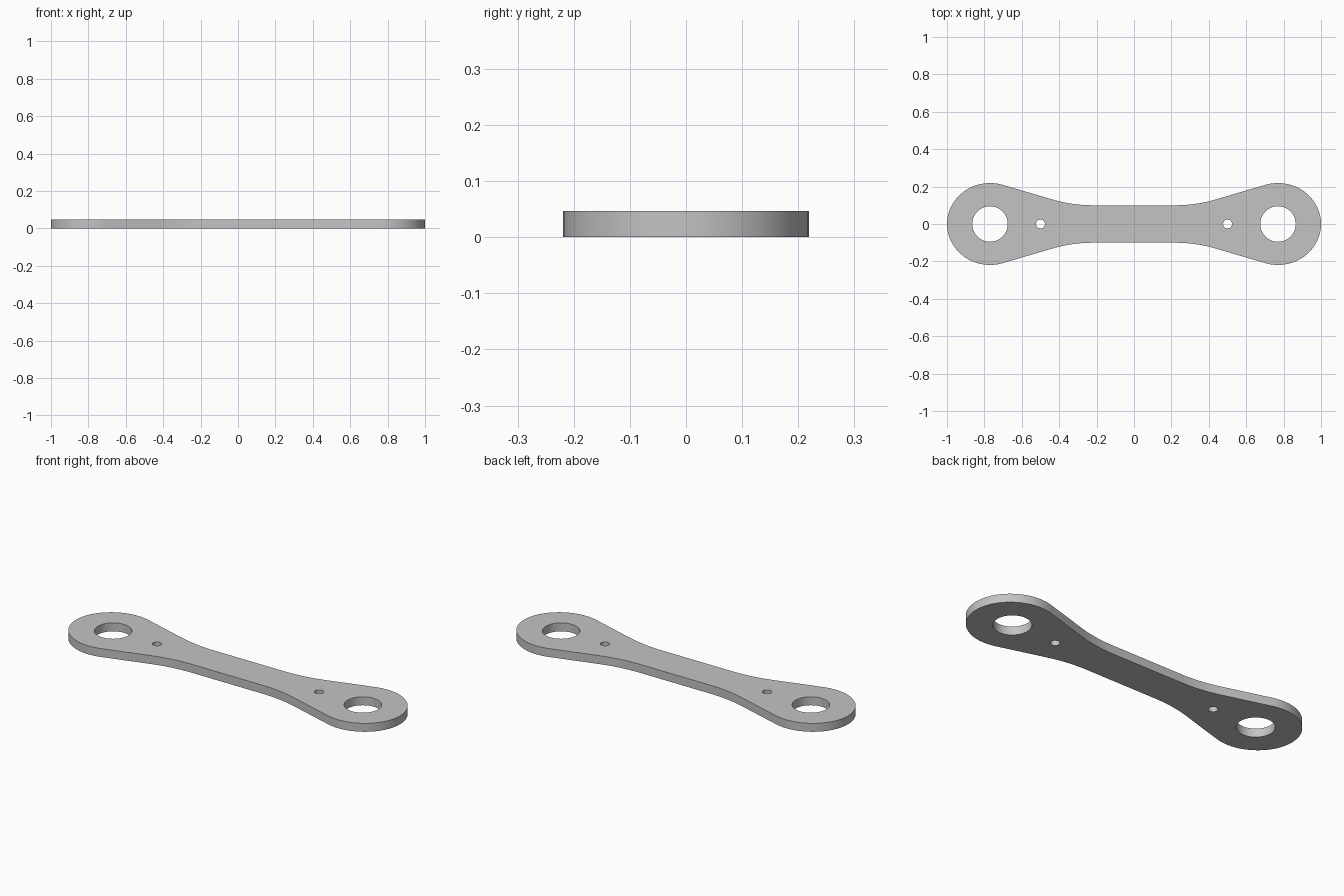
import bpy
import bmesh
from math import sin, cos, tan, pi, radians

cube = bpy.data.objects.get("Cube")
if cube:
    bpy.data.objects.remove(cube)

THICK = 0.047
END_X, END_RX, END_RY = 0.77, 0.23, 0.219
WAIST, WAIST_X = 0.10, 0.22
FLARE = radians(16.4)


def loop(bm, points):
    verts = [bm.verts.new((x, y, 0)) for x, y in points]
    return [bm.edges.new((v, verts[i - 1])) for i, v in enumerate(verts)]


def circle(cx, r, n):
    return [(cx + r * cos(2 * pi * i / n), r * sin(2 * pi * i / n)) for i in range(n)]


# Outline of one quadrant: rounded end, straight flank, fillet into the waist
stop = pi / 2 + 0.0 - FLARE
quarter = []
for i in range(19):
    a = (pi - stop) * i / 18
    # the arc runs from the tip over the crown to the flank tangent
    quarter.append((END_X + END_RX * cos(a), END_RY * sin(a)))
flank_x, flank_y = quarter[-1]
corner_x = flank_x - (flank_y - WAIST) / tan(FLARE)
radius = (corner_x - WAIST_X) / tan(FLARE / 2)
for i in range(9):
    a = FLARE * (1 - i / 8)
    quarter.append((WAIST_X + radius * sin(a), WAIST + radius * (1 - cos(a))))

# Mirror the quadrant around the plate
half = quarter + [(-x, y) for x, y in reversed(quarter)]
outline = half + [(x, -y) for x, y in reversed(half[1:-1])]

bm = bmesh.new()
edges = loop(bm, outline)
for side in (-1, 1):
    edges += loop(bm, circle(side * END_X, 0.095, 40))   # large end hole
    edges += loop(bm, circle(side * 0.50, 0.024, 16))    # small pin hole
bmesh.ops.triangle_fill(bm, edges=edges, use_beauty=True, use_dissolve=False)

# Give the flat plate its thickness
grown = bmesh.ops.extrude_face_region(bm, geom=bm.faces[:], use_keep_orig=True)["geom"]
bmesh.ops.translate(bm, vec=(0, 0, THICK),
                    verts=[g for g in grown if isinstance(g, bmesh.types.BMVert)])
bmesh.ops.recalc_face_normals(bm, faces=bm.faces[:])

mesh = bpy.data.meshes.new("link_plate")
bm.to_mesh(mesh)
bm.free()
plate = bpy.data.objects.new("link_plate", mesh)
bpy.context.collection.objects.link(plate)

# Plain grey metal
grey = bpy.data.materials.new("plain_grey")
grey.use_nodes = True
colour = (0.55, 0.55, 0.55, 1)
grey.diffuse_color = colour
grey.node_tree.nodes["Principled BSDF"].inputs["Base Color"].default_value = colour
mesh.materials.append(grey)

# Smooth rim and hole walls, crisp edges
bpy.ops.object.select_all(action="DESELECT")
plate.select_set(True)
bpy.context.view_layer.objects.active = plate
bpy.ops.object.shade_smooth_by_angle(angle=radians(35))
